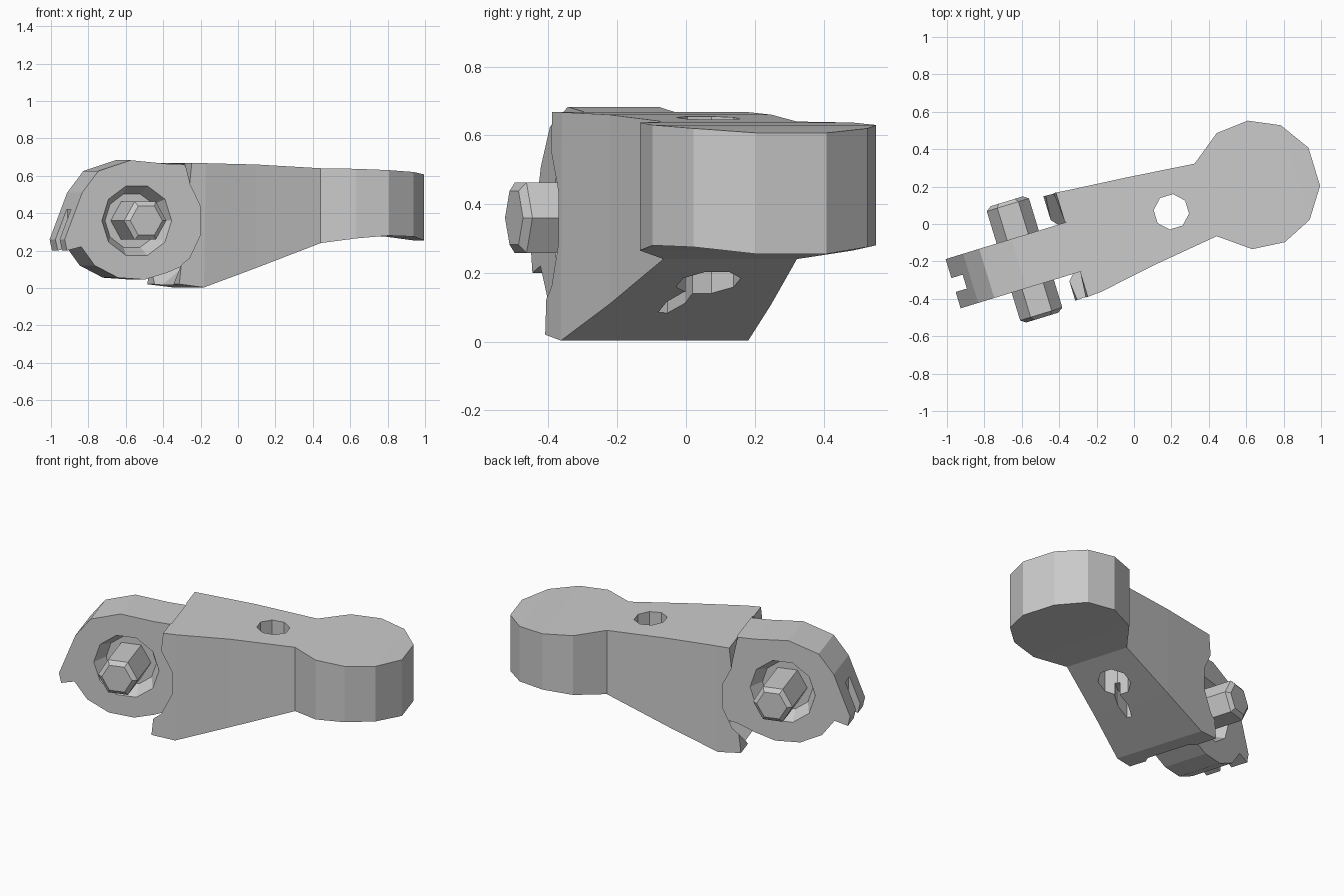
import bpy, bmesh, math
from mathutils import Matrix, Vector

if "Cube" in bpy.data.objects:
    bpy.data.objects.remove(bpy.data.objects["Cube"])

TURN = Matrix.Rotation(math.radians(17), 4, 'Z')   # arm is built along x, then swung
PU, PZ = -0.615, 0.36                              # pivot axis position


def make(name, bm):
    bmesh.ops.recalc_face_normals(bm, faces=bm.faces)
    me = bpy.data.meshes.new(name)
    bm.to_mesh(me)
    bm.free()
    ob = bpy.data.objects.new(name, me)
    bpy.context.collection.objects.link(ob)
    return ob


def loft(name, rings):
    bm = bmesh.new()
    vs = [[bm.verts.new(p) for p in r] for r in rings]
    n = len(vs[0])
    for a, b in zip(vs, vs[1:]):
        for i in range(n):
            bm.faces.new((a[i], a[(i + 1) % n], b[(i + 1) % n], b[i]))
    bm.faces.new(vs[0])
    bm.faces.new(vs[-1])
    return make(name, bm)


def turned(name, sections, sides, phase=0.0):
    """Stack of polygons (v, radius) along the pivot axis."""
    return loft(name, [[(PU + r * math.cos(phase + i * math.tau / sides), v,
                         PZ + r * math.sin(phase + i * math.tau / sides))
                        for i in range(sides)] for v, r in sections])


def upright(name, u, v, ru, rv, z0, z1, sides, yaw=0.0):
    ring = []
    for i in range(sides):
        a = (i + 0.5) * math.tau / sides
        p = Matrix.Rotation(yaw, 3, 'Z') @ Vector((ru * math.cos(a), rv * math.sin(a), 0))
        ring.append((u + p.x, v + p.y))
    return loft(name, [[(x, y, z) for x, y in ring] for z in (z0, z1)])


def cut(ob, cutter):
    cutter.hide_render = True
    mod = ob.modifiers.new("cut", 'BOOLEAN')
    mod.operation = 'DIFFERENCE'
    mod.solver = 'EXACT'
    mod.object = cutter
    bpy.context.view_layer.objects.active = ob
    bpy.ops.object.modifier_apply(modifier=mod.name)
    bpy.data.objects.remove(cutter)


# Arm: stations of (u top, u bottom, v front, v back, z top, z bottom)
stations = [(-0.35, -0.42, -0.30, 0.283, 0.668, 0.02),
            (-0.27, -0.28, -0.295, 0.275, 0.667, 0.003),
            (0.03, 0.03, -0.243, 0.25, 0.66, 0.108)]
for deg, zt, zb in ((144, 0.64, 0.24), (110, 0.637, 0.265), (80, 0.63, 0.28),
                    (50, 0.62, 0.275), (18, 0.607, 0.255)):
    a = math.radians(deg)
    u, w = 0.683 + 0.345 * math.cos(a), 0.345 * math.sin(a)
    stations.append((u, u, 0.011 - w, 0.011 + w, zt, zb))
arm = loft("arm", [[(ut, vf, zt), (ut, vb, zt), (ub, vb, zb), (ub, vf, zb)]
                   for ut, ub, vf, vb, zt, zb in stations])

# Scooped shoulder, vertical bolt hole and small slot under the arm
cut(arm, turned("shoulder_cutter", [(-0.40, 0.25), (-0.16, 0.42), (0.115, 0.42), (0.38, 0.25)],
                14, math.pi / 14))
cut(arm, upright("hole_cutter", 0.21, 0.004, 0.095, 0.095, -0.2, 1, 8))
cut(arm, upright("slot_cutter", 0.045, -0.045, 0.10, 0.03, -0.1, 0.22, 6, 0.15))

# Lug: rounded plate with a hooked tail
profile = [(-1.005, 0.20), (-1.018, 0.26), (-0.92, 0.51), (-0.83, 0.625), (-0.65, 0.683),
           (-0.45, 0.664), (-0.15, 0.655), (-0.15, 0.16), (-0.35, 0.12), (-0.45, 0.08),
           (-0.57, 0.045), (-0.72, 0.055), (-0.85, 0.12), (-0.925, 0.22)]
lug = loft("pivot_lug", [[(u, v, z) for u, z in profile] for v in (-0.16, 0.115)])
for face, out in ((-0.16, -1), (0.115, 1)):
    cut(lug, turned("recess_cutter", [(face + out * 0.02, 0.2), (face, 0.195),
                                      (face - out * 0.09, 0.15)], 10))
cut(lug, upright("tail_cutter", -1.02, -0.03, 0.1, 0.055, 0.1, 0.42, 4))

# Six-sided pivot pin through the lug
pin = turned("pivot_pin", [(-0.335, 0.09), (-0.315, 0.118), (0.295, 0.118), (0.315, 0.09)], 6)

for ob in (arm, lug, pin):
    ob.data.transform(TURN)
